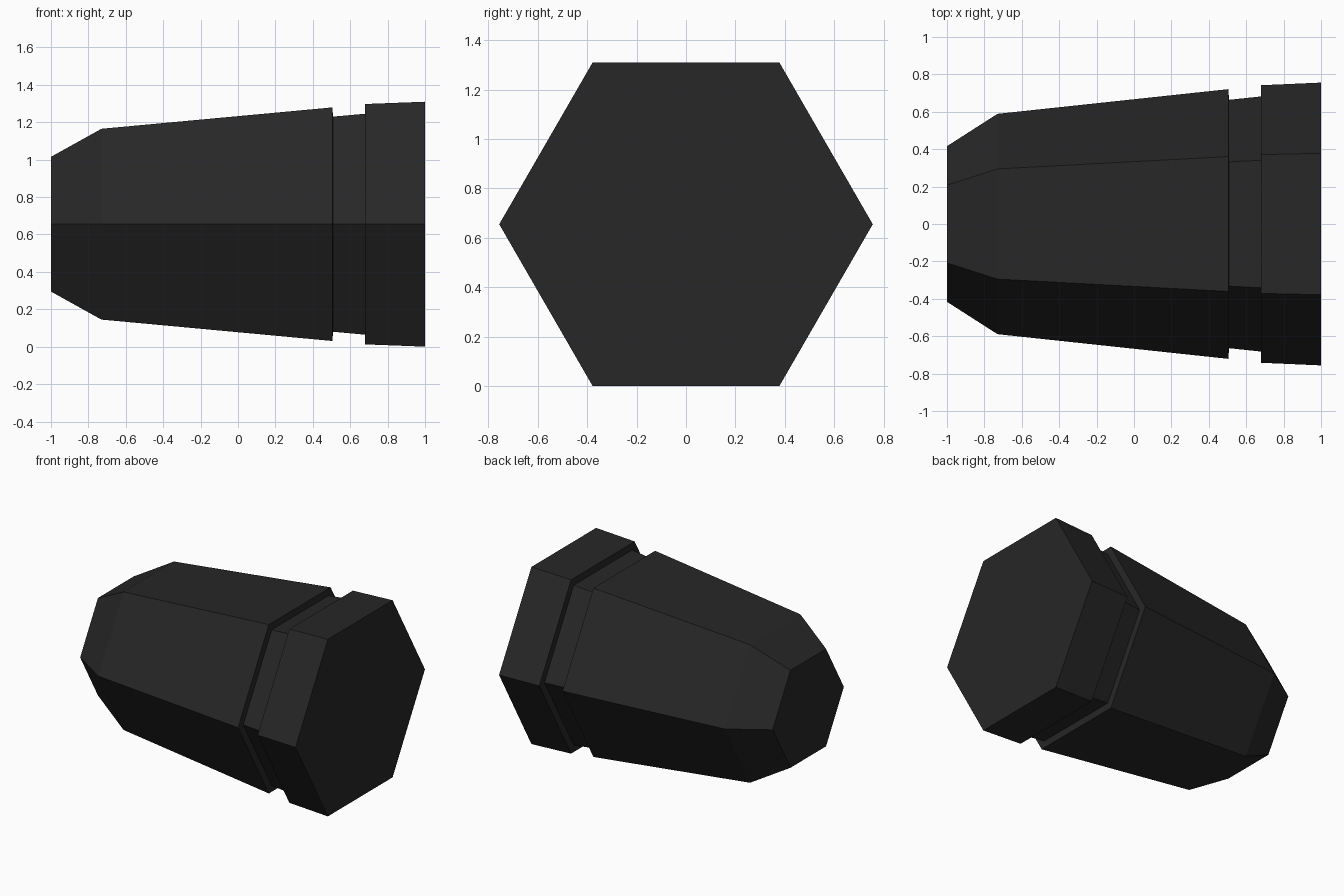
import bpy, bmesh, math

if "Cube" in bpy.data.objects:
    bpy.data.objects.remove(bpy.data.objects["Cube"])

SIDES = 6
CENTRE_Z = 0.655

# Profile along x: (x, corner radius) - chamfered nose, tapered body, groove, end collar
PROFILE = [(-1.0, 0.416), (-0.73, 0.589), (0.505, 0.721), (0.508, 0.664),
           (0.68, 0.682), (0.68, 0.742), (1.0, 0.756)]

black = bpy.data.materials.new("matte black")
black.diffuse_color = (0.02, 0.02, 0.02, 1)
black.use_nodes = True
black.node_tree.nodes["Principled BSDF"].inputs["Base Color"].default_value = black.diffuse_color


def ring(bm, x, r):
    angles = [2 * math.pi * i / SIDES for i in range(SIDES)]
    return [bm.verts.new((x, r * math.cos(a), CENTRE_Z + r * math.sin(a))) for a in angles]


# Hexagonal plug: bridge the rings, cap both ends
bm = bmesh.new()
rings = [ring(bm, x, r) for x, r in PROFILE]
for a, b in zip(rings, rings[1:]):
    for i in range(SIDES):
        j = (i + 1) % SIDES
        bm.faces.new((a[i], a[j], b[j], b[i]))
bm.faces.new(rings[0])
bm.faces.new(rings[-1])
bmesh.ops.recalc_face_normals(bm, faces=bm.faces)

mesh = bpy.data.meshes.new("hex_plug")
bm.to_mesh(mesh)
bm.free()
mesh.materials.append(black)
plug = bpy.data.objects.new("hex_plug", mesh)
bpy.context.collection.objects.link(plug)
